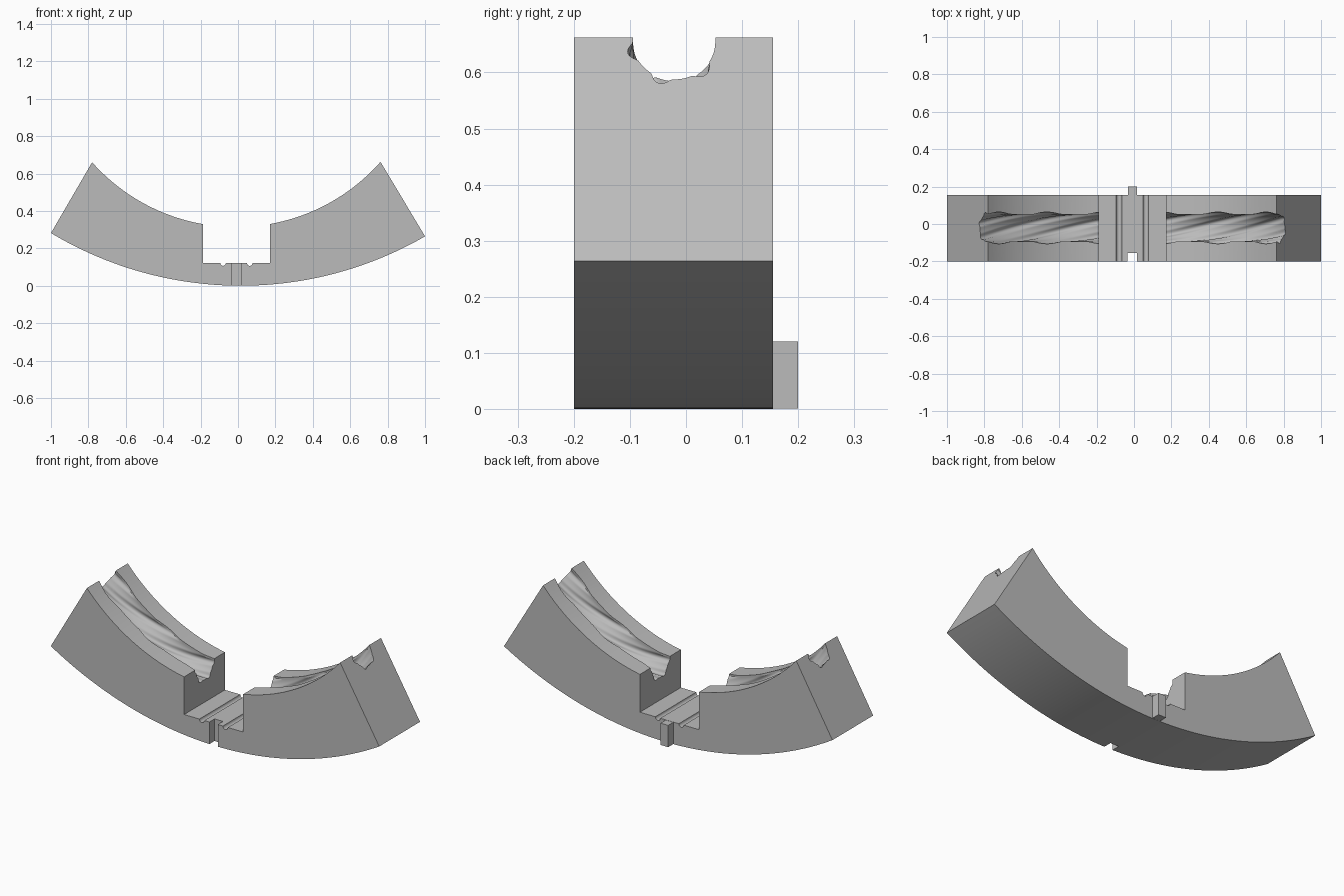
import bpy, bmesh
from math import sin, cos, radians, sqrt, pi

cube = bpy.data.objects.get("Cube")
if cube:
    bpy.data.objects.remove(cube, do_unlink=True)

grey = bpy.data.materials.new("plain grey")
grey.use_nodes = True
grey.diffuse_color = (0.5, 0.5, 0.5, 1)
grey.node_tree.nodes["Principled BSDF"].inputs["Base Color"].default_value = (0.5, 0.5, 0.5, 1)

FRONT, BACK = -0.2, 0.155
IN_X, IN_Z, IN_R = -0.01, 1.344, 1.03      # inner arc
OUT_X, OUT_R = 0.015, 1.97                 # outer arc
FLOOR = 0.122


def loft(name, rings):
    """Closed solid through a list of equal-length point rings."""
    bm = bmesh.new()
    loops = [[bm.verts.new(p) for p in ring] for ring in rings]
    n = len(loops[0])
    for a, b in zip(loops, loops[1:]):
        for i in range(n):
            j = (i + 1) % n
            bm.faces.new((a[i], a[j], b[j], b[i]))
    bm.faces.new(loops[0])
    bm.faces.new(loops[-1])
    bmesh.ops.recalc_face_normals(bm, faces=bm.faces)
    mesh = bpy.data.meshes.new(name)
    bm.to_mesh(mesh)
    bm.free()
    mesh.materials.append(grey)
    obj = bpy.data.objects.new(name, mesh)
    bpy.context.collection.objects.link(obj)
    return obj


def extrude(name, profile, y0, y1):
    return loft(name, [[(x, y, z) for x, z in profile] for y in (y0, y1)])


def box(name, x0, x1, y0, y1, z0, z1):
    return extrude(name, [(x0, z0), (x1, z0), (x1, z1), (x0, z1)], y0, y1)


def span(a, b, n):
    return [a + (b - a) * i / n for i in range(n + 1)]


def inner(x):
    return x, IN_Z - sqrt(IN_R ** 2 - (x - IN_X) ** 2)


def outer(x):
    return x, OUT_R - sqrt(OUT_R ** 2 - (x - OUT_X) ** 2)


def floor_groove(cx):
    return [(cx + 0.015 * cos(t), FLOOR - 0.016 * sin(t)) for t in span(pi, 0, 8)]


# Curved block with a square notch and two small floor grooves
profile = [outer(x) for x in span(1, -1, 48)]
profile += [inner(x) for x in span(-0.78, -0.188, 24)]
profile += [(-0.188, FLOOR)] + floor_groove(-0.08) + floor_groove(0.063) + [(0.172, FLOOR)]
profile += [inner(x) for x in span(0.172, 0.762, 24)]
body = extrude("curved_block", profile, FRONT, BACK)

# Twisted channel cutter: round section with six helical beads
CENTRE_Y, DEPTH, SLOT = -0.021, 0.01, 0.071
rings = []
for t in span(-0.98, 0.98, 110):
    twist = 196 * (t + 0.84) + 15
    section = [(-SLOT, -0.08)]
    for phi in span(-90, 90, 60):
        bead = max(0, cos(radians(6 * (phi - twist))))
        r = 0.073 + 0.012 * bead
        section.append((r * sin(radians(phi)), DEPTH + r * cos(radians(phi))))
    # carry the walls straight up past the inner surface
    section.insert(1, (section[1][0], -0.02))
    section += [(section[-1][0], -0.02), (SLOT, -0.08)]
    rings.append([(IN_X + (IN_R + d) * sin(t), CENTRE_Y + y, IN_Z - (IN_R + d) * cos(t))
                  for y, d in section])
channel = loft("channel_cutter", rings)

# Key slot in the front
slot = box("key_slot_cutter", -0.034, 0.017, FRONT - 0.1, -0.155, -0.1, 0.2)

for cutter in (channel, slot):
    mod = body.modifiers.new(cutter.name, "BOOLEAN")
    mod.operation = "DIFFERENCE"
    mod.solver = "EXACT"
    mod.object = cutter
    bpy.context.view_layer.objects.active = body
    bpy.ops.object.modifier_apply(modifier=mod.name)
for cutter in (channel, slot):
    bpy.data.objects.remove(cutter, do_unlink=True)

# Locating key on the back
box("back_key", -0.031, 0.015, BACK - 0.01, 0.2, 0.001, FLOOR - 0.001)

# Smooth the curved walls, keep the edges sharp
bpy.ops.object.select_all(action="DESELECT")
body.select_set(True)
bpy.context.view_layer.objects.active = body
bpy.ops.object.shade_smooth_by_angle(angle=radians(25))
